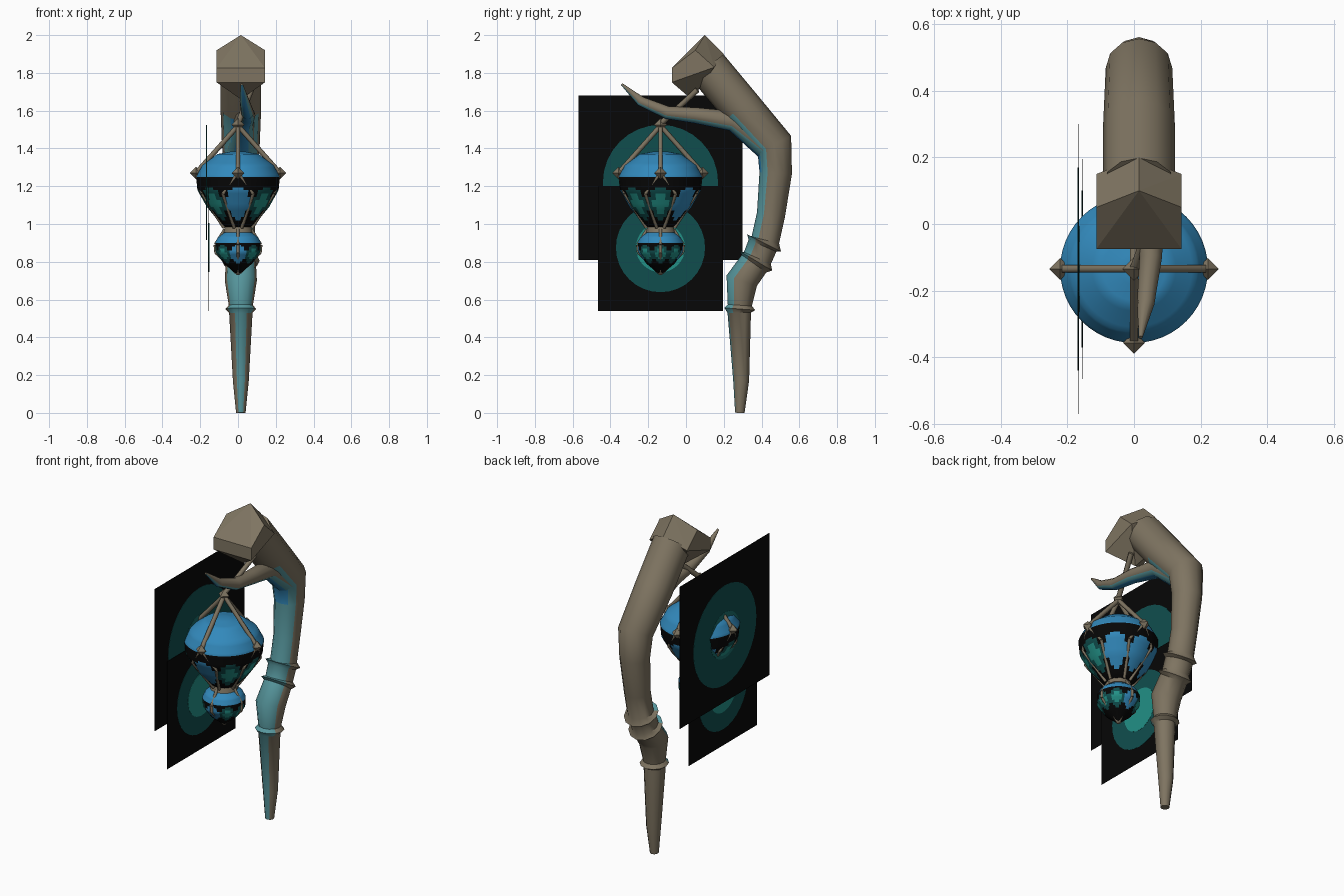
import bpy, bmesh, math
from mathutils import Vector

if "Cube" in bpy.data.objects:
    bpy.data.objects.remove(bpy.data.objects["Cube"])


def material(name, r, g, b):
    m = bpy.data.materials.new(name)
    m.use_nodes = True
    m.diffuse_color = (r, g, b, 1)
    m.node_tree.nodes["Principled BSDF"].inputs["Base Color"].default_value = (r, g, b, 1)
    return m


WOOD, PALE, BLUE, BLACK, DARK, MID, BRIGHT = range(7)
PALETTE = [material("weathered wood", .21, .175, .12),
           material("pale teal", .095, .31, .34),
           material("glow blue", .032, .25, .5),
           material("black", .002, .002, .002),
           material("dark teal", .005, .076, .076),
           material("mid teal", .01, .15, .14),
           material("bright teal", .016, .28, .24)]
CX, LY = .015, -.135          # staff centre line in x, lantern axis in y


def finish(name, bm, smooth=None):
    bmesh.ops.recalc_face_normals(bm, faces=bm.faces)
    me = bpy.data.meshes.new(name)
    bm.to_mesh(me)
    bm.free()
    for m in PALETTE:
        me.materials.append(m)
    ob = bpy.data.objects.new(name, me)
    bpy.context.collection.objects.link(ob)
    if smooth:
        bpy.ops.object.select_all(action='DESELECT')
        ob.select_set(True)
        bpy.context.view_layer.objects.active = ob
        bpy.ops.object.shade_smooth_by_angle(angle=math.radians(smooth))
    return ob


def skin(bm, rings, rule):
    """Bridge closed rings of points; rule(centre, side index) gives the colour."""
    loops = [[bm.verts.new(p) for p in ring] for ring in rings]
    n = len(loops[0])
    for a, b in zip(loops, loops[1:]):
        for j in range(n):
            k = (j + 1) % n
            f = bm.faces.new((a[j], a[k], b[k], b[j]))
            f.material_index = rule(f.calc_center_median(), j)
    for end in (loops[0], loops[-1]):
        bm.faces.new(end)


def sweep(name, path, rule, sides=12, smooth=40):
    """Tube of varying radius through (x, y, z, radius) points."""
    pts = [Vector(p[:3]) for p in path]
    rings = []
    for i, (c, p) in enumerate(zip(pts, path)):
        t = (pts[min(i + 1, len(pts) - 1)] - pts[max(i - 1, 0)]).normalized()
        inner = Vector((1, 0, 0)).cross(t).normalized()
        side = t.cross(inner)
        rings.append([c + p[3] * (math.cos(a) * side + math.sin(a) * inner)
                      for a in (2 * math.pi * j / sides for j in range(sides))])
    bm = bmesh.new()
    skin(bm, rings, rule)
    return finish(name, bm, smooth)


# Staff with three collars; the inner side carries the coloured channel
def staff_rule(c, j):
    if c.z > 1.53:
        return WOOD
    if c.z < .53:
        return PALE if j in (2, 3) else WOOD
    if j in (2, 3) and 1.2 < c.z:
        return BLUE
    return PALE if 1 <= j <= 4 else WOOD


staff = [(.285, 0, .025), (.292, .17, .042), (.282, .53, .062), (.285, .55, .082),
         (.285, .57, .064), (.295, .7, .085), (.36, .79, .08), (.37, .805, .1),
         (.378, .82, .078), (.405, .885, .08), (.413, .9, .1), (.42, .915, .075),
         (.45, 1.05, .075), (.475, 1.27, .086), (.468, 1.42, .1),
         (.29, 1.62, .108), (.115, 1.83, .108)]
sweep("staff", [(CX, *p) for p in staff], staff_rule)

# Curled hook that branches off the bend
sweep("hook", [(CX, .43, 1.42, .08), (.03, .25, 1.545, .055), (.05, .05, 1.575, .042),
               (.05, -.1, 1.59, .034), (.035, -.24, 1.65, .026), (.02, -.34, 1.74, .006)],
      lambda c, j: BLUE if j in (2, 3) else PALE if j in (1, 4) else WOOD)

# Angular head on the staff's top end
bm = bmesh.new()
W = .128
for x, y, z in [(0, .1, 2), (W, .05, 1.92), (W, -.075, 1.825), (0, .2, 1.9),
                (W, .15, 1.83), (W, -.075, 1.75), (0, .03, 1.66)]:
    for s in ({1, -1} if x else {1}):
        bm.verts.new((CX + s * x, y, z))
bmesh.ops.convex_hull(bm, input=bm.verts)
finish("staff_head", bm)


# Lantern bodies, turned from a profile of (radius, height)
def lantern(name, profile, rule, sides=48, steps=5):
    fine = []
    for (r0, z0), (r1, z1) in zip(profile, profile[1:]):
        fine += [(r0 + (r1 - r0) * s / steps, z0 + (z1 - z0) * s / steps) for s in range(steps)]
    fine.append(profile[-1])
    bm = bmesh.new()
    skin(bm, [[(r * math.cos(a), LY + r * math.sin(a), z)
               for a in (2 * math.pi * j / sides for j in range(sides))] for r, z in fine], rule)
    for f in bm.faces:
        if len(f.verts) > 4:
            f.material_index = BLUE if f.calc_center_median().z > fine[len(fine) // 2][1] else BLACK
    return finish(name, bm, 35)


def window_rule(top, band, mid, half, teal):
    """Blue cap, black band, then eight oval windows below it."""
    def rule(c, j):
        if c.z > top:
            return BLUE
        turn = math.degrees(math.atan2(c.y - LY, c.x)) / 45
        near = round(turn)
        d = math.hypot((turn - near) / .46, (c.z - mid) / half)
        if c.z > band or d > 1:
            return BLACK
        if near % 8 not in teal:
            return BLUE
        return BRIGHT if d < .6 else DARK
    return rule


lantern("upper_lantern", [(.03, 1.385), (.11, 1.37), (.19, 1.31), (.222, 1.25), (.215, 1.18),
                          (.165, 1.09), (.09, 1.0), (.05, .97)],
        window_rule(1.25, 1.2, 1.11, .085, (0, 4, 5, 7)))
lantern("lower_lantern", [(.05, .97), (.105, .93), (.12, .9), (.118, .85), (.075, .79), (.008, .735)],
        window_rule(.9, .885, .84, .05, (0, 1, 3, 4, 5, 7)))


# Wooden cage: bars, knobs and neck ring
def bar(name, a, b, r=.011):
    a, b = Vector(a), Vector(b)
    bm = bmesh.new()
    bmesh.ops.create_cone(bm, cap_ends=True, segments=6, radius1=r, radius2=r, depth=(b - a).length)
    ob = finish(name, bm, 65)
    ob.location = (a + b) / 2
    ob.rotation_euler = (b - a).to_track_quat('Z', 'Y').to_euler()


def knob(name, p, r):
    bm = bmesh.new()
    bmesh.ops.create_uvsphere(bm, u_segments=4, v_segments=2, radius=r)
    finish(name, bm).location = p


for i, name in enumerate(("left", "back", "right", "front")):
    a = i * math.pi / 2
    out, tan = Vector((math.cos(a), math.sin(a), 0)), Vector((-math.sin(a), math.cos(a), 0))

    def at(r, t, z):
        return Vector((0, LY, z)) + out * r + tan * t

    knob(name + "_knob", at(.222, 0, 1.27), .033)
    bar(name + "_top_bar", at(0, 0, 1.52), at(.222, 0, 1.27), .013)
    for s, word in ((-1, "_first"), (1, "_second")):
        bar(name + word + "_split_bar", at(.222, 0, 1.27), at(.19, s * .08, 1.16), .009)
        bar(name + word + "_lower_bar", at(.19, s * .08, 1.16), at(.075, s * .02, .98), .009)
    bar(name + "_small_bar", at(.07, 0, .97), at(.12, 0, .89), .009)
    bar(name + "_small_side_bar", at(.12, 0, .89), at(.118, 0, .85), .009)
    bar(name + "_small_tip_bar", at(.118, 0, .85), at(0, 0, .735), .009)

knob("hanging_knob", (0, LY, 1.525), .035)
bar("hanging_rod", (.07, .06, 1.71), (0, LY, 1.53), .015)
bm = bmesh.new()
bmesh.ops.create_cone(bm, cap_ends=True, segments=12, radius1=.078, radius2=.07, depth=.03)
finish("neck_ring", bm, 40).location = (0, LY, .97)


# Glow panels: thin upright squares with concentric discs
def panel(name, x, z, size, disc_z, discs):
    bm = bmesh.new()
    bmesh.ops.create_cube(bm, size=1)
    bmesh.ops.scale(bm, vec=(.002, size, size), verts=bm.verts)
    for f in bm.faces:
        f.material_index = BLACK
    finish(name, bm).location = (x, LY, z)
    for k, (r, colour) in enumerate(discs):
        bm = bmesh.new()
        bmesh.ops.create_cone(bm, cap_ends=True, segments=32, radius1=r, radius2=r,
                              depth=.004 + .002 * k)
        for f in bm.faces:
            f.material_index = colour
        ob = finish(f"{name}_disc_{k + 1}", bm)
        ob.location = (x, LY, disc_z)
        ob.rotation_euler.y = math.pi / 2


panel("upper_glow_panel", -.167, 1.245, .87, 1.22, [(.305, DARK), (.14, MID)])
panel("lower_glow_panel", -.155, .87, .66, .875, [(.236, DARK), (.13, BRIGHT)])
